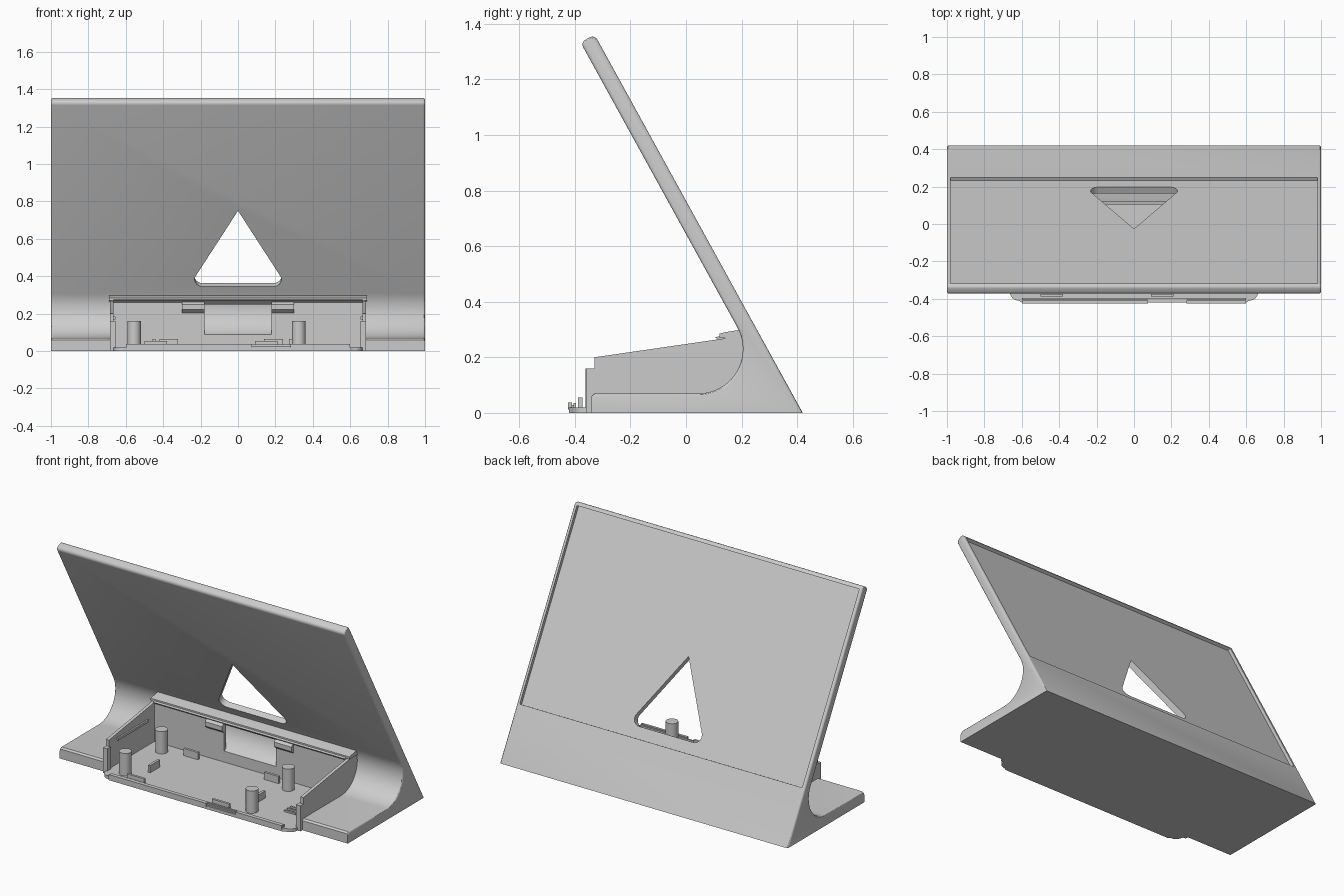
import bpy, bmesh
from math import radians, sin, cos, atan2, pi

if "Cube" in bpy.data.objects:
    bpy.data.objects.remove(bpy.data.objects["Cube"], do_unlink=True)

GREY = (0.6, 0.6, 0.6, 1)
mat = bpy.data.materials.new("plain grey plastic")
mat.use_nodes = True
mat.diffuse_color = GREY
mat.node_tree.nodes["Principled BSDF"].inputs["Base Color"].default_value = GREY

# Leaning panel frame: s runs up the back face, t runs forward through the panel
TILT = atan2(0.482, 0.876)
FOOT, THICK = 0.42, 0.058


def lean(s, t):
    return (FOOT - s * sin(TILT) - t * cos(TILT), s * cos(TILT) - t * sin(TILT))


def side_map(u, v, w):
    return (w, u, v)


def flat_map(u, v, w):
    return (u, v, w)


def panel_map(u, v, w):
    return (u, *lean(v, w))


def arc(cx, cy, r, a, b, n=8):
    angles = [radians(a + (b - a) * i / n) for i in range(n + 1)]
    return [(cx + r * cos(k), cy + r * sin(k)) for k in angles]


def finish(ob):
    bpy.ops.object.select_all(action="DESELECT")
    ob.select_set(True)
    bpy.context.view_layer.objects.active = ob
    for m in list(ob.modifiers):
        bpy.ops.object.modifier_apply(modifier=m.name)
    bpy.ops.object.shade_smooth_by_angle(angle=radians(30))


def prism(name, pts, w0, w1, mapping=side_map, round_caps=0.0, done=True):
    """Extrude a 2D outline from w0 to w1."""
    bm = bmesh.new()
    lo = [bm.verts.new(mapping(u, v, w0)) for u, v in pts]
    hi = [bm.verts.new(mapping(u, v, w1)) for u, v in pts]
    bm.faces.new(lo)
    bm.faces.new(hi)
    for i in range(len(pts)):
        j = (i + 1) % len(pts)
        bm.faces.new((lo[i], lo[j], hi[j], hi[i]))
    bmesh.ops.recalc_face_normals(bm, faces=bm.faces)
    if round_caps:
        rim = [e for e in bm.edges
               if abs(e.verts[0].co.x - e.verts[1].co.x) < 1e-6
               and sum(v.co.z for v in e.verts) > 0.1]
        bmesh.ops.bevel(bm, geom=rim, offset=round_caps, segments=3,
                        profile=0.5, affect="EDGES")
    me = bpy.data.meshes.new(name)
    bm.to_mesh(me)
    bm.free()
    me.materials.append(mat)
    ob = bpy.data.objects.new(name, me)
    bpy.context.collection.objects.link(ob)
    if done:
        finish(ob)
    return ob


def box(name, x, y, z, done=True):
    return prism(name, [(x[0], y[0]), (x[1], y[0]), (x[1], y[1]), (x[0], y[1])],
                 z[0], z[1], flat_map, done=done)


# Stand body: foot, concave fillet and leaning panel in one profile
R, BASE, TOP, EDGE = 0.16, 0.07, 1.553, 0.02
tilt_deg = TILT * 180 / pi
cy = (FOOT * cos(TILT) - THICK - R - sin(TILT) * (BASE + R)) / cos(TILT)
profile = [(-0.34, 0), (FOOT, 0)]
profile += [lean(s, t) for s, t in arc(TOP - EDGE, EDGE, EDGE, -90, 0, 5)]
profile += [lean(s, t) for s, t in arc(TOP - EDGE, THICK - EDGE, EDGE, 0, 90, 5)]
profile += arc(cy, BASE + R, R, tilt_deg, -90, 20)
profile += [(-0.33, BASE), (-0.34, BASE - 0.01)]
body = prism("stand_body", profile, -1, 1, round_caps=0.01, done=False)

# Cutters: back recess, triangular window, tray pocket
window = [(0, 0.888)] + arc(0.19, 0.468, 0.042, 30, -90)
window += [(-u, v) for u, v in reversed(window[1:])]
recess = [(-0.98, 0.355), (0.98, 0.355), (0.98, 1.53), (-0.98, 1.53)]
cutters = [
    prism("recess_cutter", recess, -0.1, 0.02, panel_map, done=False),
    prism("window_cutter", window, -0.1, 0.12, panel_map, done=False),
    box("pocket_cutter", (-0.665, 0.665), (-0.6, 0.12), (0.02, 0.26), done=False),
]
for c in cutters:
    c.hide_render = True
    m = body.modifiers.new(c.name, "BOOLEAN")
    m.operation, m.solver, m.object = "DIFFERENCE", "EXACT", c
finish(body)
for c in cutters:
    bpy.data.objects.remove(c, do_unlink=True)

# Tray walls
wall = [(-0.33, 0.01), (-0.33, 0.2), (0.14, 0.268), (0.14, 0.29),
        (0.2, 0.3), (0.25, 0.2), (0.25, 0.01)]
for side, sx in (("left", 1), ("right", -1)):
    prism(side + "_tray_wall", wall, sx * 0.665, sx * 0.685)
    box(side + "_back_wall", sorted((sx * 0.18, sx * 0.67)), (0.12, 0.14), (0.015, 0.275))
    # Snap clip under the top bar
    clip = [(0.125, 0.2), (0.1, 0.222), (0.1, 0.25), (0.125, 0.27)]
    prism(side + "_snap_clip", clip, sx * 0.18, sx * 0.3)
    box(side + "_wall_ledge", sorted((sx * 0.655, sx * 0.668)), (-0.25, 0.05), (0.17, 0.185))
    box(side + "_wall_end", sorted((sx * 0.655, sx * 0.685)), (-0.36, -0.325), (0.0, 0.16))

# Bar along the top of the back wall, with an undercut lip
bar = [(0.12, 0.27), (0.12, 0.285), (0.14, 0.29), (0.2, 0.3), (0.23, 0.25), (0.19, 0.27)]
prism("tray_top_bar", bar, -0.69, 0.69)
prism("tray_top_lip", [(0.13, 0.25), (0.105, 0.272), (0.13, 0.278)], -0.665, 0.665)

# Rounded front shelf of the tray
corner = arc(0.615, -0.36, 0.05, 0, -90)
shelf = [(0.665, -0.33)] + corner
shelf += [(0.6, -0.42), (-0.6, -0.42)]
shelf += [(-u, v) for u, v in reversed(corner)] + [(-0.665, -0.33)]
prism("tray_front_shelf", shelf, 0, 0.02, flat_map)
for name, x0, x1 in (("long", -0.6, 0.075), ("short", 0.28, 0.6)):
    box(name + "_front_lip", (x0, x1), (-0.425, -0.41), (0.012, 0.038))
box("front_lip_gap_rail", (0.075, 0.28), (-0.415, -0.405), (0.015, 0.028))
box("front_inner_rail", (-0.6, 0.6), (-0.405, -0.395), (0.015, 0.035))

# Circuit board posts
for nx, x in (("left", 0.325), ("right", -0.555)):
    for ny, y in (("front", -0.325), ("back", 0.035)):
        prism(f"{ny}_{nx}_post", arc(x, y, 0.036, 0, 345, 23), 0.01, 0.16, flat_map)

# Board guides standing on the tray floor
for i, x in enumerate((-0.44, 0.15)):
    box(f"front_guide_{i}", (x - 0.06, x + 0.06), (-0.388, -0.373), (0.01, 0.055))
for i, x in enumerate((-0.37, 0.19)):
    box(f"back_guide_{i}", (x - 0.05, x + 0.05), (0.06, 0.075), (0.01, 0.065))
for i, x in enumerate((-0.45, 0.28)):
    box(f"side_guide_{i}", (x - 0.008, x + 0.008), (-0.24, -0.14), (0.01, 0.065))
for i in range(3):
    y = -0.23 + 0.03 * i
    box(f"floor_rib_{i}", (0.48, 0.56), (y, y + 0.012), (0.01, 0.03))
